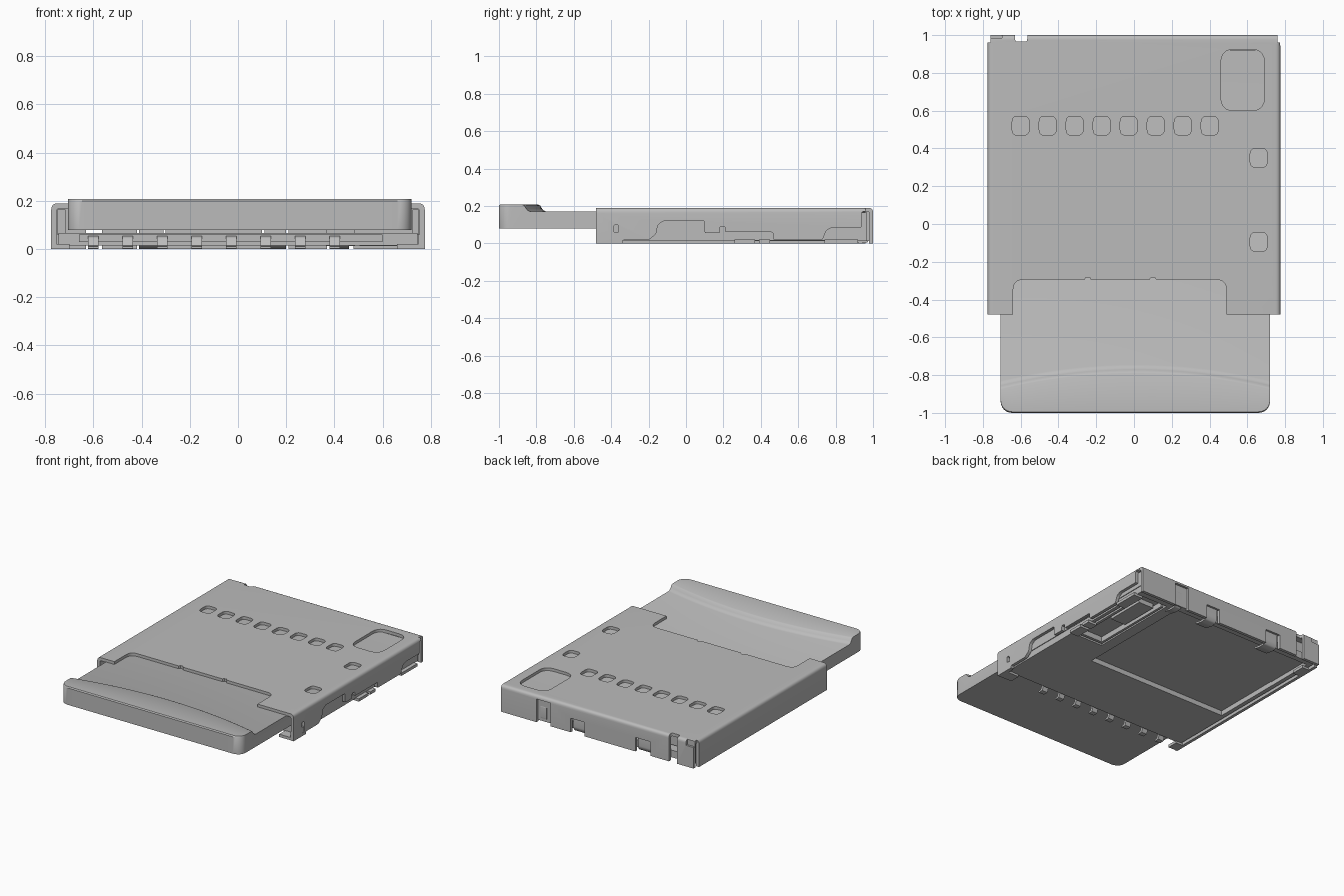
import bpy, bmesh, math
from mathutils import Vector

if "Cube" in bpy.data.objects:
    bpy.data.objects.remove(bpy.data.objects["Cube"], do_unlink=True)

grey = bpy.data.materials.new("plain_grey")
grey.use_nodes = True
COLOUR = (0.5, 0.5, 0.5, 1)
grey.diffuse_color = COLOUR
grey.node_tree.nodes["Principled BSDF"].inputs["Base Color"].default_value = COLOUR


def finish(name, bm):
    bmesh.ops.recalc_face_normals(bm, faces=bm.faces)
    mesh = bpy.data.meshes.new(name)
    bm.to_mesh(mesh)
    bm.free()
    mesh.materials.append(grey)
    obj = bpy.data.objects.new(name, mesh)
    bpy.context.collection.objects.link(obj)
    return obj


def rounded(points, radius, steps=5):
    """Round every corner of a closed outline."""
    out = []
    pts = [Vector(p) for p in points]
    for i, p in enumerate(pts):
        a, b = pts[i - 1] - p, pts[(i + 1) % len(pts)] - p
        r = min(radius, a.length * .49, b.length * .49)
        a, b = p + a.normalized() * r, p + b.normalized() * r
        for k in range(steps + 1):
            t = k / steps
            out.append(a * (1 - t) ** 2 + p * 2 * t * (1 - t) + b * t * t)
    return out


def add_prism(bm, outline, axis, lo, hi):
    """Extrude an outline along one axis; the outline uses the other two in order."""
    def place(p, d):
        co = [p[0], p[1]]
        co.insert("xyz".index(axis), d)
        return bm.verts.new(co)
    low = [place(p, lo) for p in outline]
    high = [place(p, hi) for p in outline]
    bm.faces.new(low)
    bm.faces.new(high[::-1])
    for i in range(len(low)):
        bm.faces.new((low[i - 1], low[i], high[i], high[i - 1]))


def prism(name, outline, axis, lo, hi):
    bm = bmesh.new()
    add_prism(bm, outline, axis, lo, hi)
    return finish(name, bm)


def rect(x0, x1, y0, y1):
    return [(x0, y0), (x1, y0), (x1, y1), (x0, y1)]


def box(name, x0, x1, y0, y1, z0, z1):
    return prism(name, rect(x0, x1, y0, y1), "z", z0, z1)


def cut(obj, cutters):
    """Subtract a list of (outline, axis, lo, hi) prisms."""
    bm = bmesh.new()
    for c in cutters:
        add_prism(bm, *c)
    tool = finish("cutter", bm)
    tool.hide_render = True
    mod = obj.modifiers.new("cut", "BOOLEAN")
    mod.operation, mod.solver, mod.object = "DIFFERENCE", "EXACT", tool
    graph = bpy.context.evaluated_depsgraph_get()
    mesh = bpy.data.meshes.new_from_object(obj.evaluated_get(graph))
    obj.modifiers.clear()
    obj.data = mesh
    bpy.data.objects.remove(tool, do_unlink=True)


def smooth(obj):
    bpy.ops.object.select_all(action="DESELECT")
    obj.select_set(True)
    bpy.context.view_layer.objects.active = obj
    bpy.ops.object.shade_smooth_by_angle(angle=math.radians(35))


W, T, TOP = .775, .022, .19
PITCH = .143
columns = [-.6 + PITCH * i for i in range(8)]

# Metal cover: folded channel with a front notch, windows and a trimmed side
outer = rounded([(-W, -.1), (-W, TOP), (W, TOP), (W, -.1)], .028)
inner = rounded([(-W + T, -.1), (-W + T, TOP - T), (W - T, TOP - T), (W - T, -.1)], .012)
keep = lambda ps: [(x, max(z, 0)) for x, z in ps if z > 0]
channel = [(-W, 0)] + keep(outer) + [(W, 0), (W - T, 0)] + keep(inner)[::-1] + [(-W + T, 0)]
cover = prism("metal_cover", channel, "y", -.48, .96)

notch = rounded([(-.64, -.62), (-.64, -.295), (.49, -.295), (.49, -.62)], .055)
windows = [rect(x - .045, x + .045, .47, .57) for x in columns]
windows += [rect(.615, .705, .3, .4), rect(.615, .705, -.145, -.045)]
cutters = [(rounded(w, .03), "z", .12, .3) for w in windows]
cutters.append((rounded(rect(.46, .69, .6, .925), .07), "z", .12, .3))
cutters.append((notch, "z", .1, .3))
side_trim = [(-.34, -.02), (-.34, .018), (-.2, .018), (-.16, .05), (-.15, .1), (-.12, .12),
             (.1, .12), (.1, .055), (.18, .055), (.18, .09), (.21, .09), (.21, .06),
             (.465, .06), (.465, .02), (.73, .02), (.75, .07), (.78, .085),
             (.94, .085), (.94, .17), (.98, .17), (.98, -.02)]
cutters.append((rounded(side_trim, .008, 2), "x", .7, .85))
cutters.append((rounded(rect(-.385, -.36, .02, .1), .01), "x", .7, .85))
cut(cover, cutters)
for x in (-.245, .1):
    cut(cover, [([(x - .02, -.3), (x - .01, -.283), (x + .01, -.283), (x + .02, -.3)], "z", .1, .3)])
smooth(cover)

# Rear wall folded down from the cover
bend = rounded([(.9, TOP), (1, TOP), (1, -.1)], .025)
outline = [(.955, TOP)] + [p for p in bend if p[0] > .955 and p[1] > 0] + [
    (1, 0), (1 - T, 0), (1 - T, TOP - T), (.955, TOP - T)]
rear = prism("rear_wall", outline, "x", -.76, .76)
tabs = [(.1, .21), (-.42, -.3)]
slots = [(rect(a, b, -.02, .1), "y", .9, 1.1) for a, b in tabs]
slots.append((rounded(rect(-.63, -.565, .965, 1.1), .015), "z", -.1, .3))
slots.append((rect(.37, .48, -.02, .165), "y", .9, 1.1))
slots.append((rect(-.9, -.7, .985, 1.1), "z", .15, .3))
cut(rear, slots)
smooth(rear)
box("rear_recess_panel", .365, .485, .962, .984, .012, .17)

# Spring tabs folded under at the rear
hook = [(.985, .12), (.985, .03), (.97, .004), (.93, 0), (.87, .012),
        (.87, .024), (.93, .014), (.955, .02), (.965, .04), (.965, .12)]
for i, (a, b) in enumerate(tabs + [(.4, .47)]):
    smooth(prism(f"rear_hook_{i + 1}", rounded(hook, .01, 3), "x", a + .01, b - .01))

# Moulded base with a floor recess and a side pocket
base = box("moulded_base", -.745, .745, -.41, .965, .015, .066)
cut(base, [
    (rect(-.715, .41, .05, .925), "z", -.05, .05),
    (rect(.49, .72, .25, .92), "z", -.05, .052),
])
box("floor_step", -.715, .41, .56, .925, .046, .055)
for side, x0, x1 in (("left", .724, .75), ("right", -.75, -.715)):
    box(f"{side}_guide_rail", x0, x1, -.4, .965, .06, .165)
box("front_lip", -.66, .6, -.425, -.4, .03, .06)

# Push mechanism inside the pocket
box("slider_block", .54, .66, .55, .84, .02, .056)
box("slider_rod", .505, .522, .27, .9, .012, .05)
box("slider_crossbar", .505, .715, .27, .29, .012, .05)
box("slider_arm", .68, .7, .4, .88, .02, .05)

# Row of sprung contact tails along the front
tail = [(-.34, .056), (-.42, .056), (-.445, .046), (-.455, .014), (-.478, .012),
        (-.478, 0), (-.44, 0), (-.43, .03), (-.415, .04), (-.34, .04)]
for i, x in enumerate(columns):
    smooth(prism(f"contact_tail_{i + 1}", rounded(tail, .008, 2), "x", x - .022, x + .022))

# Solder feet
feet = [(.66, .765, -.478, -.4), (-.765, -.7, -.478, -.4), (.7, .772, .26, .37),
        (.7, .772, .39, .45), (.7, .772, .74, .92), (-.76, -.7, .8, .9)]
for i, (x0, x1, y0, y1) in enumerate(feet):
    box(f"solder_foot_{i + 1}", x0, x1, y0, y1, 0, .02)
box("front_foot_strut", .748, .772, -.478, -.36, 0, .06)

# Memory card with rounded front corners and an arched finger grip
bm = bmesh.new()
CX, HALF, R = .007, .713, .06
body = HALF - R
stations = [-HALF + R * (1 - math.cos(k * math.pi / 12)) for k in range(6)]
stations += [-body + 2 * body * k / 24 for k in range(25)]
stations += [-s for s in reversed(stations[:6])]
rows = []
for s in stations:
    over = max(0, abs(s) - body)
    front = -1 + R - math.sqrt(max(0, R * R - over * over))
    arc = -.745 - .085 * (s / HALF) ** 2
    profile = [(front, .08), (front, .2), (front + .006, .208), (arc - .045, .208),
               (arc - .035, .203), (arc - .026, .188), (arc - .015, .176), (arc, .17),
               (.92, .17), (.92, .08)]
    rows.append([bm.verts.new((CX + s, y, z)) for y, z in profile])
for a, b in zip(rows, rows[1:]):
    for i in range(len(a)):
        bm.faces.new((a[i - 1], a[i], b[i], b[i - 1]))
bm.faces.new(rows[0])
bm.faces.new(rows[-1][::-1])
smooth(finish("memory_card", bm))
